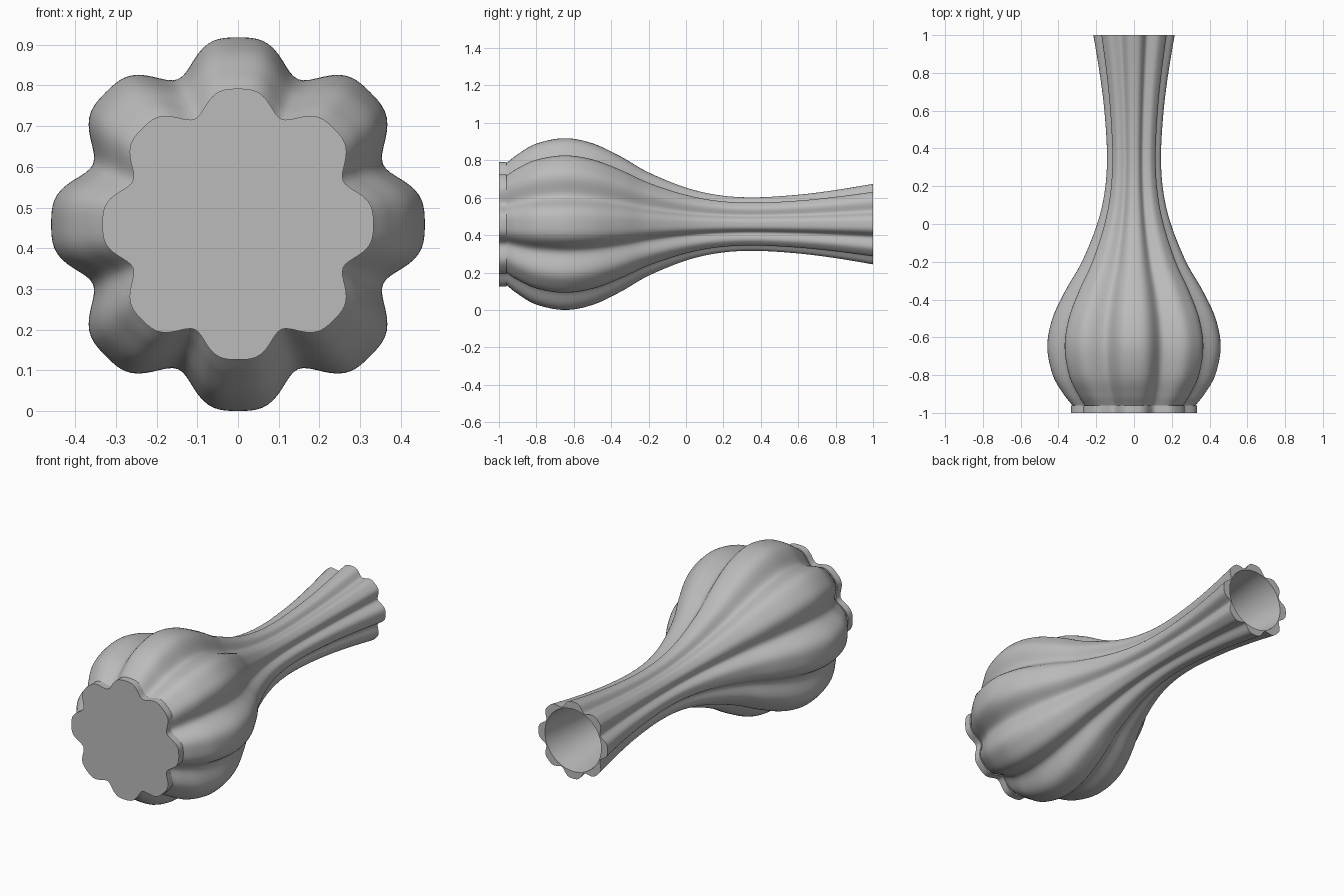
import bpy
import bmesh
import math
from mathutils import Vector

cube = bpy.data.objects.get("Cube")
if cube:
    bpy.data.objects.remove(cube, do_unlink=True)

LOBES = 8
SEGMENTS = 192
RADIUS = 0.459      # widest lobe, also the height of the axis

grey = bpy.data.materials.new("grey_clay")
grey.use_nodes = True
grey.diffuse_color = (0.5, 0.5, 0.5, 1)
grey.node_tree.nodes["Principled BSDF"].inputs["Base Color"].default_value = (0.5, 0.5, 0.5, 1)


def smooth_profile(points, steps=8):
    """Curve through (y, radius) points, evenly subdivided."""
    pts = [Vector(p) for p in points]
    pts = [2 * pts[0] - pts[1]] + pts + [2 * pts[-1] - pts[-2]]
    curve = []
    for a, b, c, d in zip(pts, pts[1:], pts[2:], pts[3:]):
        for i in range(steps):
            t = i / steps
            curve.append(0.5 * (2 * b + (c - a) * t + (2 * a - 5 * b + 4 * c - d) * t ** 2
                                + (3 * b - a - 3 * c + d) * t ** 3))
    return curve + [pts[-2]]


def lobe_factor(angle):
    """Broad rounded lobes parted by narrow valleys."""
    u = math.cos(LOBES * angle)
    return 0.92 + 0.08 * (u + 0.52 * (1 - u * u))


def ring(bm, y, radius, lobed):
    verts = []
    for i in range(SEGMENTS):
        a = math.tau * i / SEGMENTS
        r = radius * (lobe_factor(a) if lobed else 1)
        verts.append(bm.verts.new((r * math.cos(a), y, RADIUS + r * math.sin(a))))
    return verts


# Outer profile from the belly to the mouth
outer = smooth_profile([(-0.96, 0.326), (-0.9, 0.373), (-0.8, 0.43), (-0.65, RADIUS),
                        (-0.5, 0.432), (-0.35, 0.362), (-0.2, 0.276), (0, 0.195),
                        (0.18, 0.154), (0.37, 0.143), (0.6, 0.157), (0.8, 0.182), (1, 0.215)])

bm = bmesh.new()
# Flat foot, then the lobed body
rings = [ring(bm, -1, 0.333, True), ring(bm, -0.96, 0.333, True)]
rings += [ring(bm, y, r, True) for y, r in outer]
# Round hollow inside, from the mouth back to its floor
rings += [ring(bm, y, r * 0.81, False) for y, r in reversed(outer)]

for lower, upper in zip(rings, rings[1:]):
    for i in range(SEGMENTS):
        j = (i + 1) % SEGMENTS
        bm.faces.new((lower[i], lower[j], upper[j], upper[i]))
bm.faces.new(rings[0])
bm.faces.new(rings[-1])
bmesh.ops.recalc_face_normals(bm, faces=bm.faces)

mesh = bpy.data.meshes.new("lobed_vase")
bm.to_mesh(mesh)
bm.free()
mesh.materials.append(grey)
vase = bpy.data.objects.new("lobed_vase", mesh)
bpy.context.collection.objects.link(vase)

bpy.ops.object.select_all(action="DESELECT")
vase.select_set(True)
bpy.context.view_layer.objects.active = vase
bpy.ops.object.shade_smooth_by_angle(angle=math.radians(30))
